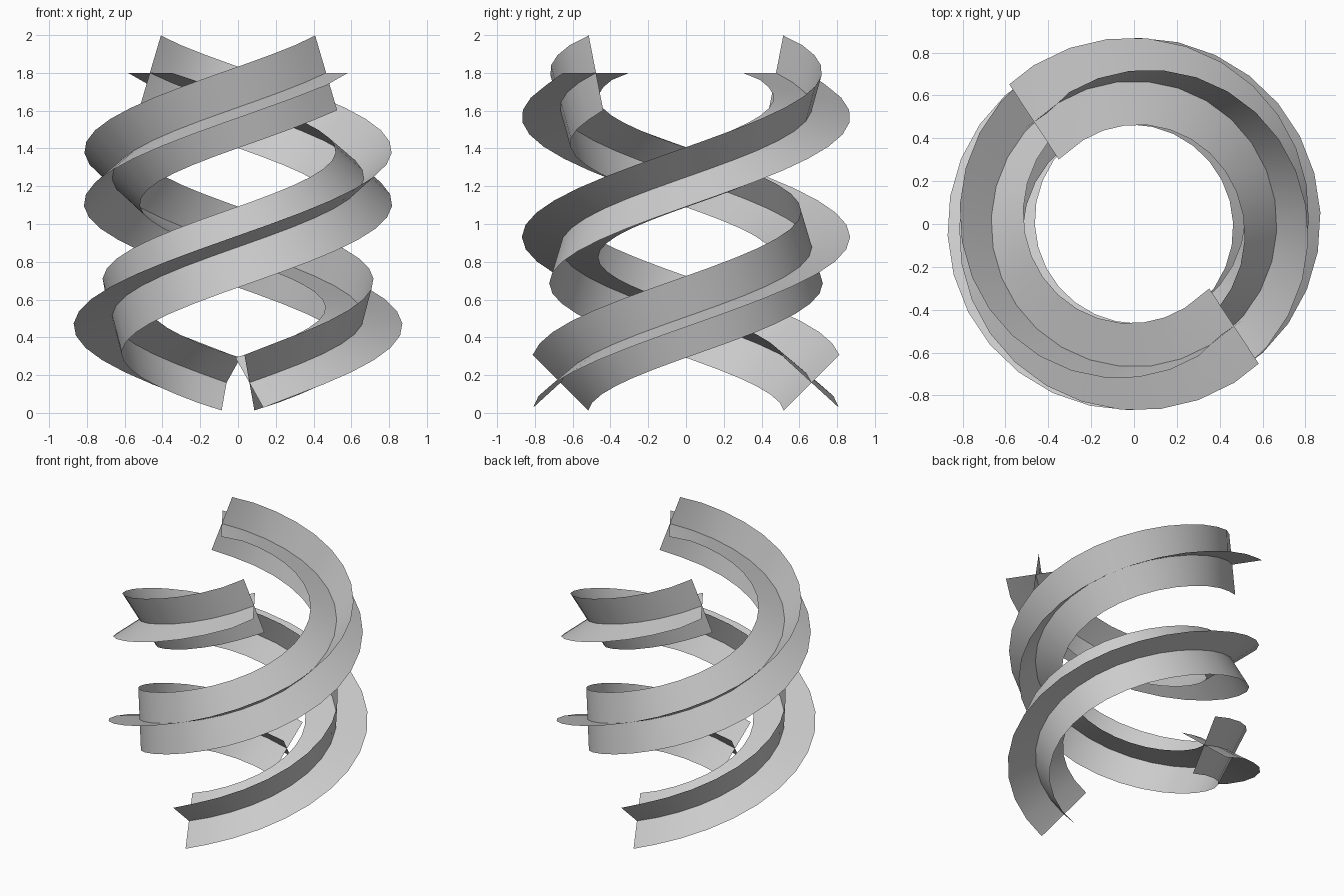
import bpy
from math import radians, cos, sin, atan, pi
from mathutils import Vector

if "Cube" in bpy.data.objects:
    bpy.data.objects.remove(bpy.data.objects["Cube"])

R, HALF, N = 0.667, 0.21, 32            # helix radius, arm length, segments
Z0, Z1 = 0.16, 1.80
A0, A1 = radians(-84.8), radians(314.4)
SLOPE = atan((Z1 - Z0) / (A1 - A0) / R)
TWIST0, TWIST1 = radians(-42), radians(90)


def ring(i, roll, spin):
    """Three points across a ribbon, square to the helix path."""
    t = i / N
    a = A0 + (A1 - A0) * t + spin
    centre = Vector((R * cos(a), R * sin(a), Z0 + (Z1 - Z0) * t))
    # open ends follow the direction of the end segment
    b = a + radians(5 if i == 0 else -11 if i == N else 0)
    out = Vector((cos(b), sin(b), 0))
    up = Vector((sin(b) * sin(SLOPE), -cos(b) * sin(SLOPE), cos(SLOPE)))
    f = TWIST0 + (TWIST1 - TWIST0) * t + roll
    arm = (out * cos(f) + up * sin(f)) * HALF
    return [centre - arm, centre, centre + arm]


def strand(name, spin):
    """Two crossed ribbons twisting along one helix."""
    verts, faces = [], []
    for roll in (0, pi / 2):
        base = len(verts)
        for i in range(N + 1):
            verts += ring(i, roll, spin)
        for i in range(N):
            for j in range(2):
                k = base + 3 * i + j
                faces.append((k, k + 1, k + 4, k + 3))
    me = bpy.data.meshes.new(name)
    me.from_pydata([tuple(v) for v in verts], [], faces)
    for p in me.polygons:
        p.use_smooth = True
    ob = bpy.data.objects.new(name, me)
    bpy.context.collection.objects.link(ob)


# Double helix: the second strand is the first turned half way round
strand("helix_strand_a", 0)
strand("helix_strand_b", pi)
